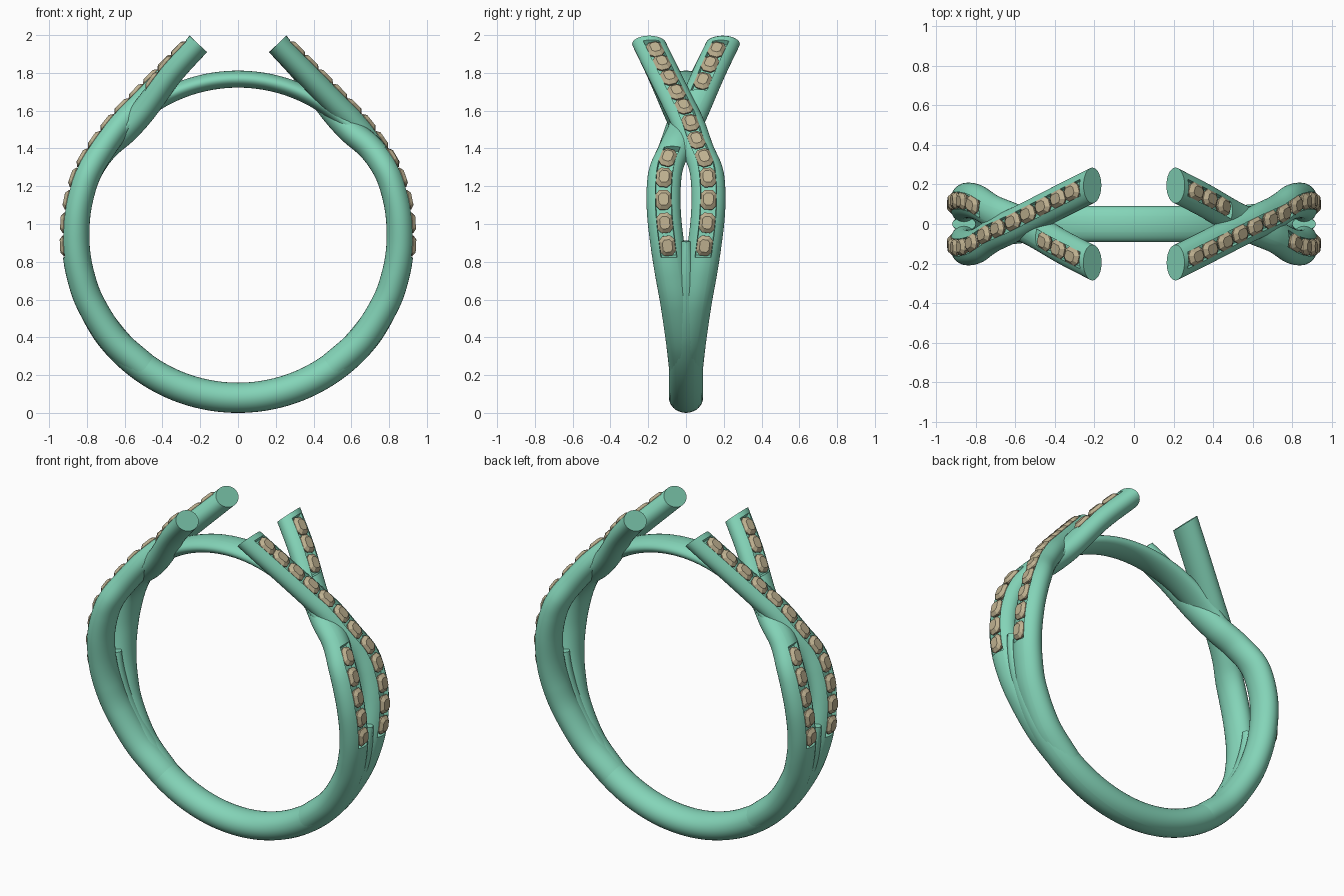
import bpy, math
from mathutils import Vector, Matrix

if "Cube" in bpy.data.objects:
    bpy.data.objects.remove(bpy.data.objects["Cube"])

CZ, R = 0.94, 0.86           # ring centre height and shank centre-line radius


def material(name, col):
    m = bpy.data.materials.new(name)
    m.diffuse_color = (*col, 1)
    m.use_nodes = True
    m.node_tree.nodes["Principled BSDF"].inputs["Base Color"].default_value = m.diffuse_color
    return m


GREEN = material("band_green", (0.23, 0.66, 0.48))
TAN = material("stone_tan", (0.52, 0.44, 0.28))


def make(name, verts, faces, mat, smooth=True):
    me = bpy.data.meshes.new(name)
    me.from_pydata([tuple(v) for v in verts], [], faces)
    me.materials.append(mat)
    if smooth:
        me.shade_smooth()
        me.set_sharp_from_angle(angle=math.radians(40))
    ob = bpy.data.objects.new(name, me)
    bpy.context.collection.objects.link(ob)
    return ob


def arc(deg, y=0.0, r=R):
    a = math.radians(deg)    # measured from the bottom towards +x
    return Vector((r * math.sin(a), y, CZ - r * math.cos(a)))


def spline(ctrl, count):
    """Smooth path through control points, evenly resampled by length."""
    p = [2 * ctrl[0] - ctrl[1]] + ctrl + [2 * ctrl[-1] - ctrl[-2]]
    fine = []
    for i in range(1, len(p) - 2):
        a, b, c, d = p[i - 1:i + 3]
        for k in range(40):
            t = k / 40
            fine.append(0.5 * (2 * b + (c - a) * t + (2 * a - 5 * b + 4 * c - d) * t * t
                               + (3 * b - a - 3 * c + d) * t ** 3))
    fine.append(ctrl[-1])
    cum = [0.0]
    for a, b in zip(fine, fine[1:]):
        cum.append(cum[-1] + (b - a).length)
    out, j = [], 0
    for k in range(count):
        s = cum[-1] * k / (count - 1)
        while j < len(fine) - 2 and cum[j + 1] < s:
            j += 1
        out.append(fine[j].lerp(fine[j + 1], (s - cum[j]) / (cum[j + 1] - cum[j])))
    return out, cum[-1]


def frame(path, i):
    t = path[min(i + 1, len(path) - 1)] - path[max(i - 1, 0)]
    return t.normalized(), Vector((t.z, 0, -t.x)).normalized()


def sweep(name, path, size, groove=lambda i: False):
    """Oval section swept along a path, with an optional stone channel outside."""
    w = 0.043
    verts, faces = [], []
    for i, p in enumerate(path):
        a, b = size(i / (len(path) - 1))
        n = frame(path, i)[1]
        e = math.acos(min(0.95, w / a))
        sec = [(a * math.cos(e * k / 6), b * math.sin(e * k / 6)) for k in range(7)]
        for f in (0.93, 0.45, 0, -0.45, -0.93):
            y = f * a * math.cos(e)
            h = b * math.sqrt(1 - (y / a) ** 2)
            sec.append((y, b * 0.5 if groove(i) else h))
        sec += [(-y, h) for y, h in reversed(sec[:7])]
        sec += [(-a * math.cos(math.pi * k / 16), -b * math.sin(math.pi * k / 16))
                for k in range(1, 16)]
        m = len(sec)
        verts += [p + Vector((0, y, 0)) + n * h for y, h in sec]
        if i:
            o = (i - 1) * m
            faces += [(o + k, o + m + k, o + m + (k + 1) % m, o + (k + 1) % m)
                      for k in range(m)]
    faces += [tuple(range(m)), tuple(reversed(range(len(verts) - m, len(verts))))]
    faces = [tuple(reversed(f)) for f in faces]
    return make(name, verts, faces, GREEN)


def stone(name, pos, t, n):
    """Faceted cushion-cut stone: pavilion, girdle, crown and table."""
    side = n.cross(t).normalized()
    up = t.cross(side)
    verts = []
    for s, h in ((0.55, -0.04), (1, -0.014), (1, -0.006), (0.62, 0.011)):
        for x, y in ((1, .5), (.6, 1), (-.6, 1), (-1, .5),
                     (-1, -.5), (-.6, -1), (.6, -1), (1, -.5)):
            verts.append(pos + t * (x * s * 0.053) + side * (y * s * 0.041) + up * h)
    faces = [(o + k, o + (k + 1) % 8, o + 8 + (k + 1) % 8, o + 8 + k)
             for o in (0, 8, 16) for k in range(8)]
    faces += [tuple(reversed(range(8))), tuple(range(24, 32))]
    return make(name, verts, faces, TAN, smooth=False)


# Shank along the bottom, tapering into the fork between the strands
sweep("shank", [arc(-88 + 176 * k / 90) for k in range(91)],
      lambda t: (0.09 - 0.055 * max(0, (abs(2 * t - 1) - 0.5) / 0.5) ** 1.5,
                 0.08 - 0.02 * max(0, (abs(2 * t - 1) - 0.6) / 0.4)))

# Thin inner bridge below the open top
sweep("top_bridge", [arc(131 + 98 * k / 50, 0, 0.827) for k in range(51)],
      lambda t: (0.09, 0.045))

# Strand centre lines for the right side
root = [(35, 0), (50, .018), (65, .046), (76, .074), (86, .097), (97, .116), (107, .118)]
over = [arc(*q) for q in root] + [Vector(v) for v in (
    (.779, .103, 1.30), (.71, .055, 1.41), (.62, .012, 1.53),
    (.52, -.038, 1.635), (.36, -.12, 1.80), (.21, -.195, 1.953))]
under = [arc(d, -y) for d, y in root] + [Vector(v) for v in (
    (.777, -.103, 1.30), (.70, -.055, 1.405), (.595, -.012, 1.495),
    (.495, .038, 1.605), (.355, .12, 1.795), (.21, .195, 1.953))]

N = 260
TURN = Matrix.Rotation(math.pi, 4, 'Z')
for kind, ctrl, runs in (("over", over, [(0, 11)]), ("under", under, [(0, 4), (9, 11)])):
    path, length = spline(ctrl, N)
    first = next(i for i, p in enumerate(path) if p.z > 0.885)
    step = (N - 1 - 0.095 / length * N - first) / 11

    def size(t):
        return 0.09, 0.079 - 0.016 * t

    def groove(i):
        k = (i - first) / step
        return any(a - 0.5 <= k <= b + 0.5 for a, b in runs)

    # Each strand and its stones, repeated by a half turn for the left side
    for side in ("right", "left"):
        parts = [sweep(f"{kind}_strand_{side}", path, size, groove)]
        for a, b in runs:
            for k in range(a, b + 1):
                i = round(first + k * step)
                t, n = frame(path, i)
                pos = path[i] + n * size(i / (N - 1))[1]
                parts.append(stone(f"{kind}_stone_{side}_{k + 1}", pos, t, n))
        if side == "left":
            for ob in parts:
                ob.data.transform(TURN)
